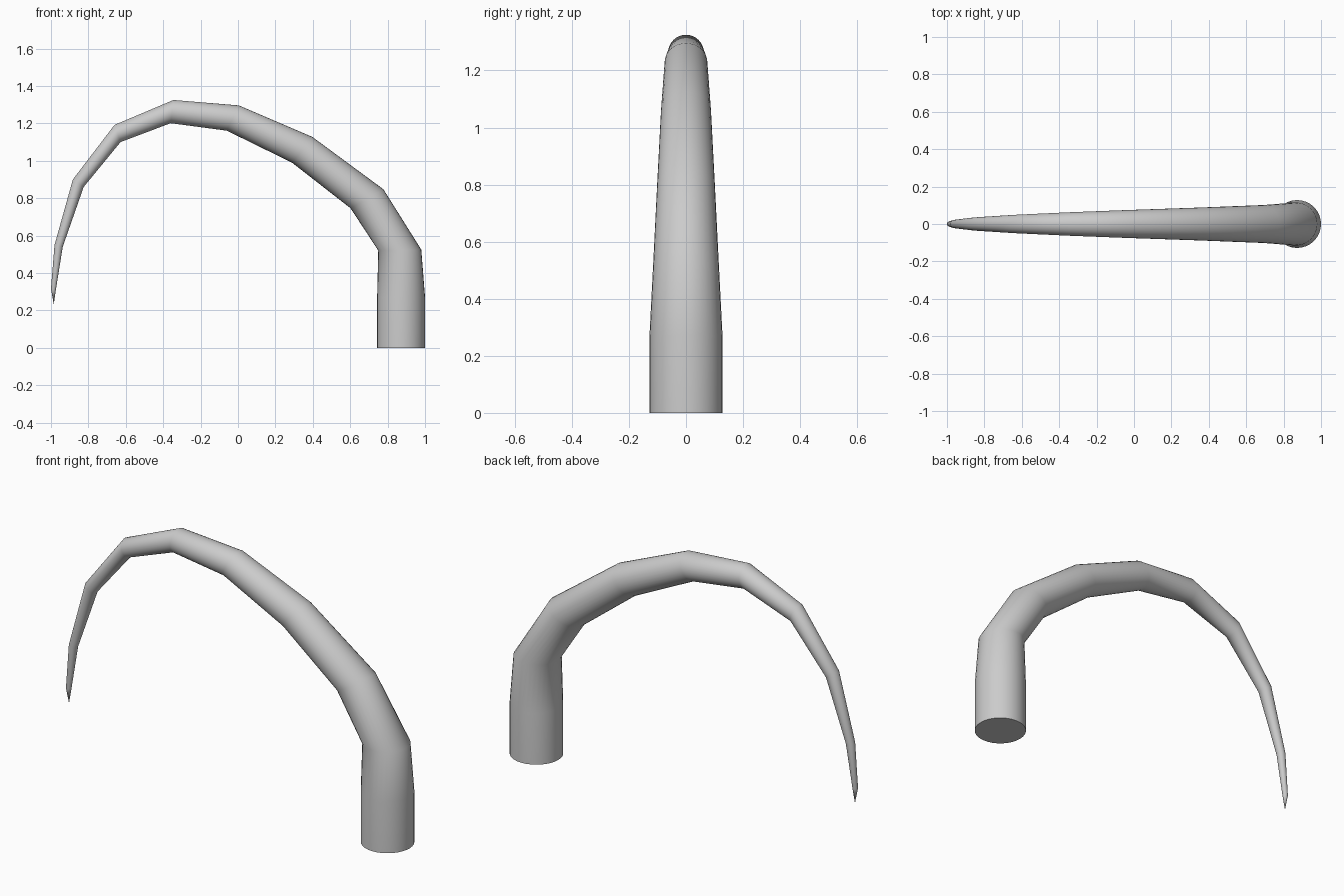
import bpy, bmesh, math
from mathutils import Vector

if "Cube" in bpy.data.objects:
    bpy.data.objects.remove(bpy.data.objects["Cube"])

SIDES = 32

# Each ring: outer (x, z), inner (x, z), in the plane of the bend
RINGS = [
    ((1.0, 0.0), (0.744, 0.0)),
    ((1.0, 0.27), (0.744, 0.27)),
    ((0.98, 0.525), (0.75, 0.52)),
    ((0.777, 0.848), (0.602, 0.746)),
    ((0.397, 1.128), (0.289, 0.99)),
    ((0.005, 1.296), (-0.06, 1.161)),
    ((-0.345, 1.325), (-0.36, 1.201)),
    ((-0.66, 1.192), (-0.628, 1.1)),
    ((-0.883, 0.9), (-0.825, 0.86)),
    ((-0.981, 0.55), (-0.937, 0.54)),
    ((-1.0, 0.315), (-0.973, 0.315)),
]
TIP = (-0.985, 0, 0.233)

# Curved tapering spike
bm = bmesh.new()
loops = []
for (ox, oz), (ix, iz) in RINGS:
    outer, inner = Vector((ox, 0, oz)), Vector((ix, 0, iz))
    mid, u = (outer + inner) / 2, (outer - inner) / 2
    v = Vector((0, u.length, 0))
    angles = [2 * math.pi * i / SIDES for i in range(SIDES)]
    loops.append([bm.verts.new(mid + u * math.cos(a) + v * math.sin(a)) for a in angles])

for a, b in zip(loops, loops[1:]):
    for i in range(SIDES):
        j = (i + 1) % SIDES
        bm.faces.new((a[i], a[j], b[j], b[i]))

# Flat base and pointed tip
bm.faces.new(loops[0])
tip = bm.verts.new(TIP)
for i in range(SIDES):
    bm.faces.new((loops[-1][i], loops[-1][(i + 1) % SIDES], tip))
bmesh.ops.recalc_face_normals(bm, faces=bm.faces)

mesh = bpy.data.meshes.new("curved_spike")
bm.to_mesh(mesh)
bm.free()
spike = bpy.data.objects.new("curved_spike", mesh)
bpy.context.collection.objects.link(spike)
bpy.context.view_layer.objects.active = spike
spike.select_set(True)
bpy.ops.object.shade_smooth_by_angle(angle=math.radians(50))
